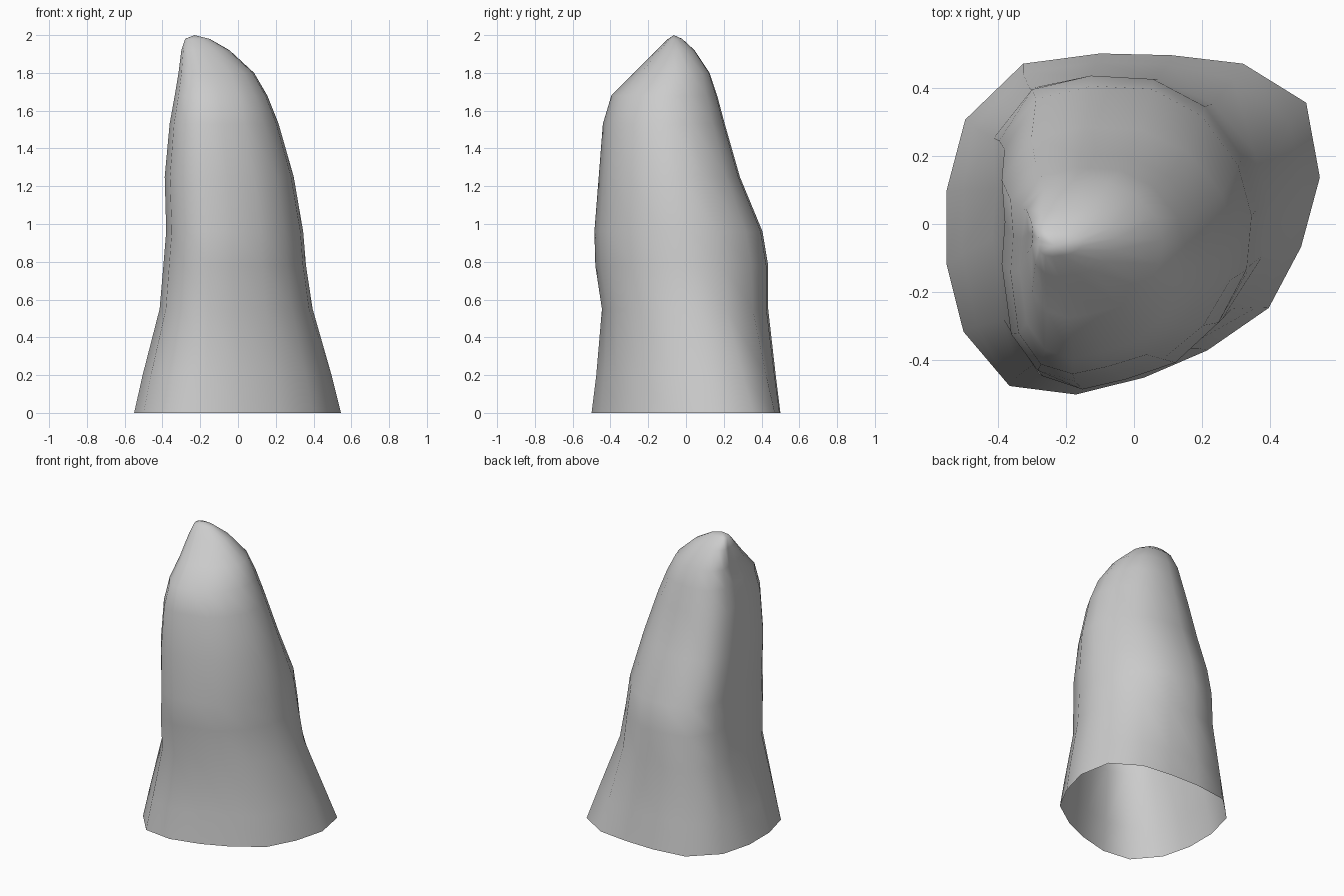
import bpy

if "Cube" in bpy.data.objects:
    bpy.data.objects.remove(bpy.data.objects["Cube"])

# Outline at the foot and at mid height (x, y), matching point order
FOOT = [(-.55, .10), (-.495, .31), (-.325, .475), (-.10, .505), (.11, .50), (.32, .475),
        (.505, .36), (.545, .14), (.49, -.065), (.395, -.245), (.215, -.37), (.03, -.45),
        (-.17, -.50), (-.365, -.475), (-.50, -.315), (-.55, -.115)]
MID = [(-.375, .10), (-.385, .25), (-.29, .40), (-.12, .44), (.06, .43), (.21, .35),
       (.32, .20), (.36, .05), (.345, -.11), (.26, -.27), (.13, -.39), (-.02, -.44),
       (-.15, -.47), (-.27, -.43), (-.355, -.30), (-.385, -.05)]

# Height, then x and y extents of the section
LEVELS = [(0, -.55, .545, -.50, .50), (.2, -.505, .495, -.475, .475),
          (.55, -.415, .395, -.445, .435), (.78, -.395, .36, -.48, .435),
          (.96, -.38, .345, -.485, .405), (1.25, -.388, .295, -.462, .285),
          (1.53, -.362, .215, -.44, .205), (1.68, -.335, .155, -.395, .165),
          (1.80, -.315, .085, -.275, .125), (1.92, -.30, -.045, -.155, .045),
          (1.98, -.28, -.15, -.095, -.02)]
APEX = (-.23, -.065, 2.0)


def normalised(outline):
    """Rescale an outline to the 0..1 square."""
    xs, ys = zip(*outline)
    return [((x - min(xs)) / (max(xs) - min(xs)), (y - min(ys)) / (max(ys) - min(ys)))
            for x, y in outline]


# Loft the sections into an open-bottomed rock spire
foot, mid = normalised(FOOT), normalised(MID)
n = len(foot)
verts, faces = [], []
for z, x0, x1, y0, y1 in LEVELS:
    t = min(z / .6, 1)
    ring = normalised([(a[0] + (b[0] - a[0]) * t, a[1] + (b[1] - a[1]) * t)
                       for a, b in zip(foot, mid)])
    verts += [(x0 + u * (x1 - x0), y0 + v * (y1 - y0), z) for u, v in ring]

# The outlines run clockwise, so wind faces to point outward
for k in range(len(LEVELS) - 1):
    for i in range(n):
        j = (i + 1) % n
        faces.append((k * n + i, (k + 1) * n + i, (k + 1) * n + j, k * n + j))

# Close the tip with a small fan
last = (len(LEVELS) - 1) * n
verts.append(APEX)
faces += [(last + i, len(verts) - 1, last + (i + 1) % n) for i in range(n)]

mesh = bpy.data.meshes.new("rock_spire")
mesh.from_pydata(verts, [], faces)
mesh.shade_smooth()
mesh.update()
spire = bpy.data.objects.new("rock_spire", mesh)
bpy.context.collection.objects.link(spire)
